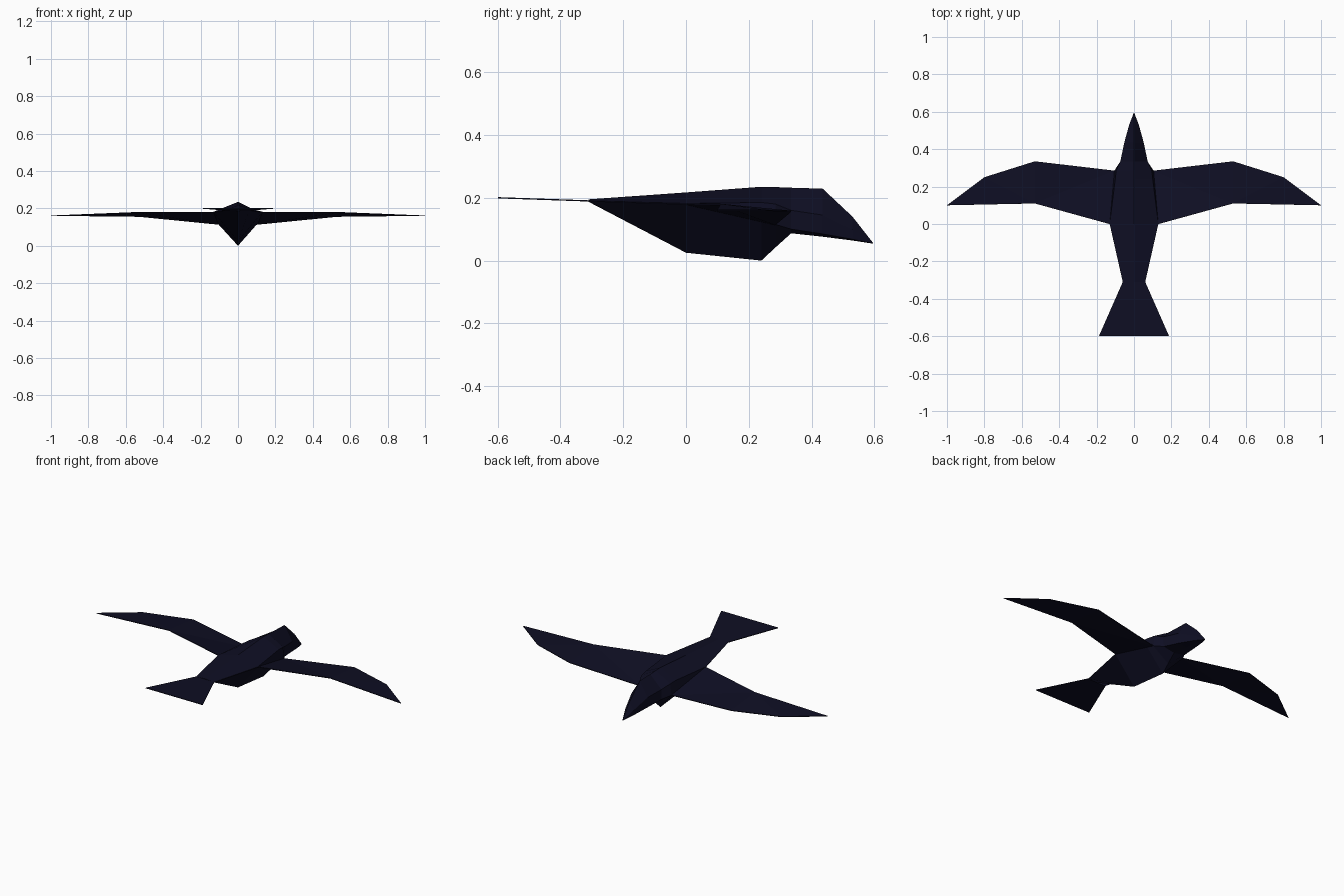
import bpy, bmesh

if "Cube" in bpy.data.objects:
    bpy.data.objects.remove(bpy.data.objects["Cube"])

navy = bpy.data.materials.new("dark navy feathers")
navy.diffuse_color = (0.0045, 0.0045, 0.017, 1)
navy.use_nodes = True
navy.node_tree.nodes["Principled BSDF"].inputs["Base Color"].default_value = navy.diffuse_color


def finish(name, bm):
    """Turn a bmesh into a flat shaded object with the feather colour."""
    bmesh.ops.remove_doubles(bm, verts=bm.verts, dist=0.0005)
    bmesh.ops.recalc_face_normals(bm, faces=bm.faces)
    mesh = bpy.data.meshes.new(name)
    bm.to_mesh(mesh)
    bm.free()
    mesh.materials.append(navy)
    obj = bpy.data.objects.new(name, mesh)
    bpy.context.collection.objects.link(obj)
    return obj


def loft(name, sections):
    """Skin six-sided sections: (y, top z, shoulder x z, flank x z, keel z)."""
    bm = bmesh.new()
    rings = []
    for y, top, sx, sz, fx, fz, keel in sections:
        pts = [(0, top), (sx, sz), (fx, fz), (0, keel), (-fx, fz), (-sx, sz)]
        rings.append([bm.verts.new((x, y, z)) for x, z in pts])
    for a, b in zip(rings, rings[1:]):
        for i in range(6):
            j = (i + 1) % 6
            bm.faces.new((a[i], a[j], b[j], b[i]))
    bm.faces.new(rings[0])
    bm.faces.new(rings[-1])
    return finish(name, bm)


def blade(name, polys, mirror=False):
    """Thin feather surface made of flat panels."""
    bm = bmesh.new()
    for side in ((1, -1) if mirror else (1,)):
        for poly in polys:
            pts = [(x * side, y, z) for x, y, z in poly]
            bm.faces.new([bm.verts.new(p) for p in pts[::side]])
    obj = finish(name, bm)
    mod = obj.modifiers.new("thickness", "SOLIDIFY")
    mod.thickness = 0.004
    mod.offset = 0
    return obj


# Body with deep breast, from tail root to neck
neck = (0.335, 0.232, 0.073, 0.16, 0.072, 0.10, 0.087)
loft("body", [
    (-0.31, 0.195, 0.06, 0.191, 0.06, 0.189, 0.187),
    (0.0, 0.217, 0.13, 0.182, 0.13, 0.179, 0.025),
    (0.24, 0.235, 0.10, 0.185, 0.109, 0.124, 0.0),
    (0.285, 0.234, 0.095, 0.18, 0.105, 0.115, 0.042),
    neck,
])

# Head tapering into the pointed beak
loft("head", [
    neck,
    (0.435, 0.229, 0.052, 0.145, 0.05, 0.085, 0.076),
    (0.53, 0.14, 0.026, 0.098, 0.025, 0.068, 0.064),
    (0.595, 0.057, 0.001, 0.056, 0.001, 0.055, 0.054),
])

# Wings: inner panel and swept outer panels
root_back, root_front = (0.13, 0.0, 0.18), (0.105, 0.285, 0.115)
mid_back, mid_front = (0.53, 0.11, 0.179), (0.53, 0.335, 0.157)
outer, tip = (0.80, 0.25, 0.16), (1.0, 0.10, 0.16)
blade("wings", [
    (root_back, mid_back, root_front),
    (mid_back, mid_front, root_front),
    (mid_back, outer, mid_front),
    (mid_back, tip, outer),
], mirror=True)

# Fanned tail
blade("tail", [[(-0.06, -0.31, 0.19), (-0.187, -0.598, 0.2),
                (0.187, -0.598, 0.2), (0.06, -0.31, 0.19)]])
